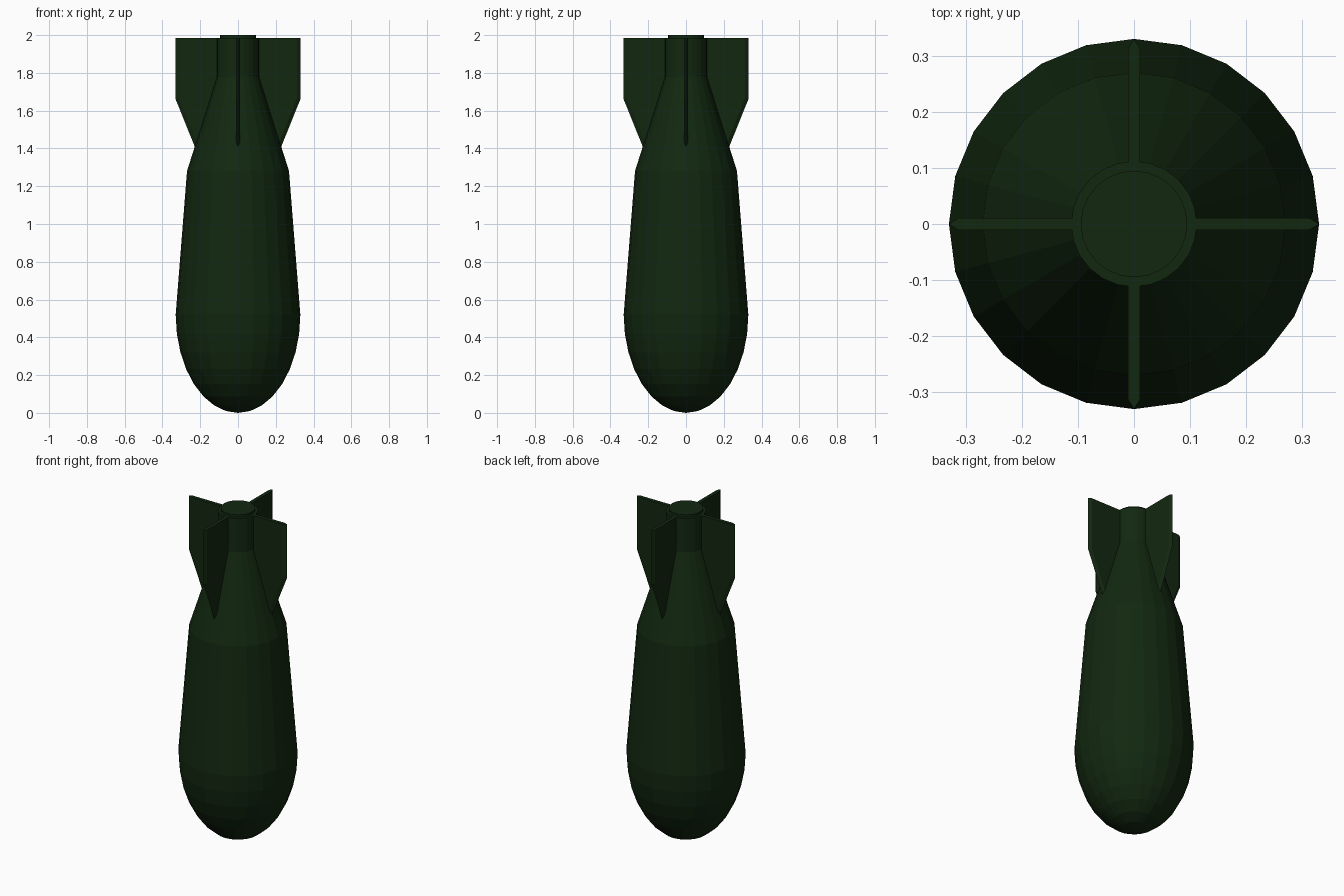
import bpy, bmesh
from math import sin, cos, pi, radians
from mathutils import Matrix

if "Cube" in bpy.data.objects:
    bpy.data.objects.remove(bpy.data.objects["Cube"])

SIDES = 24

paint = bpy.data.materials.new("dark_green")
paint.diffuse_color = (0.006, 0.021, 0.005, 1)
paint.use_nodes = True
paint.node_tree.nodes["Principled BSDF"].inputs["Base Color"].default_value = paint.diffuse_color


def make_object(name, bm):
    bmesh.ops.recalc_face_normals(bm, faces=bm.faces)
    mesh = bpy.data.meshes.new(name)
    bm.to_mesh(mesh)
    bm.free()
    mesh.materials.append(paint)
    obj = bpy.data.objects.new(name, mesh)
    bpy.context.collection.objects.link(obj)
    return obj


def lathe(name, profile):
    """Revolve (radius, height) points about z."""
    bm = bmesh.new()
    verts = [bm.verts.new((r, 0, z)) for r, z in profile]
    edges = [bm.edges.new(pair) for pair in zip(verts, verts[1:])]
    bmesh.ops.spin(bm, geom=verts + edges, cent=(0, 0, 0), axis=(0, 0, 1),
                   angle=2 * pi, steps=SIDES, use_merge=True)
    bmesh.ops.remove_doubles(bm, verts=bm.verts, dist=1e-4)
    return make_object(name, bm)


# Body: elliptical nose, tapered barrel, tail cone, tail tube and end cap
nose = [(0.33 * sin(radians(a * 11.25)), 0.52 * (1 - cos(radians(a * 11.25))))
        for a in range(9)]
lathe("body", nose + [(0.27, 1.28), (0.112, 1.78), (0.112, 1.985),
                      (0.095, 1.985), (0.095, 2.0), (0, 2.0)])

# Fins: plates with a knife edge along the outer and leading sides
edge = [(0.108, 1.34), (0.201, 1.34), (0.33, 1.66), (0.33, 1.985), (0.108, 1.985)]
inset = [(0.108, 1.347), (0.183, 1.347), (0.312, 1.664), (0.312, 1.985), (0.108, 1.985)]
for i, side in enumerate(("right", "back", "left", "front")):
    bm = bmesh.new()
    rim = [bm.verts.new((x, 0, z)) for x, z in edge]
    faces = [[bm.verts.new((x, y, z)) for x, z in inset] for y in (-0.011, 0.011)]
    for plate in faces:
        bm.faces.new(plate)
        for k in range(3):
            bm.faces.new((plate[k], plate[k + 1], rim[k + 1], rim[k]))
    # flat top strip with a pointed end
    a, b = faces
    bm.faces.new((a[4], a[3], rim[3], b[3], b[4]))
    bmesh.ops.delete(bm, geom=[rim[4]], context='VERTS')
    bmesh.ops.rotate(bm, verts=bm.verts, cent=(0, 0, 0),
                     matrix=Matrix.Rotation(i * pi / 2, 3, 'Z'))
    make_object("fin_" + side, bm)
